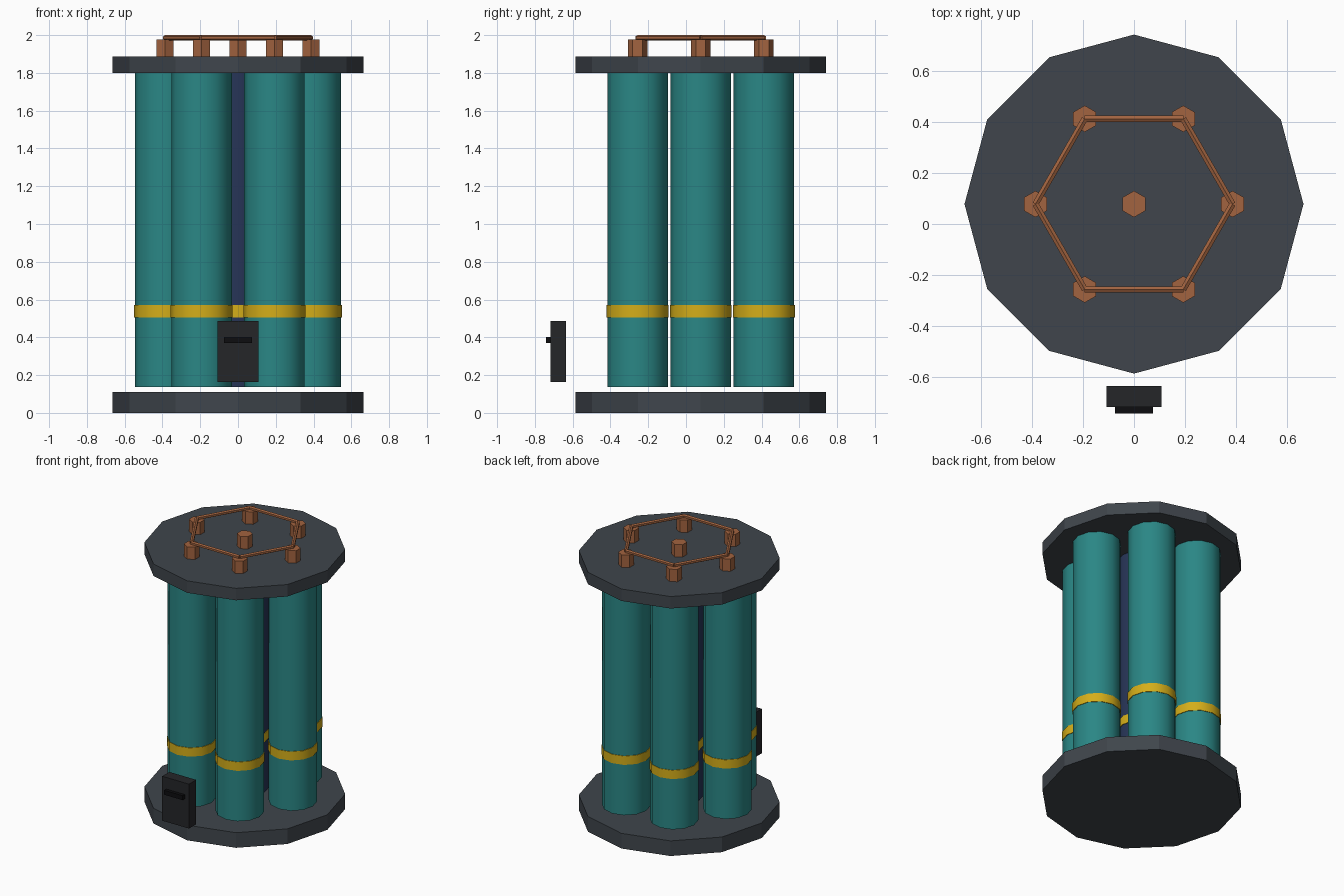
import bpy
from math import cos, sin, pi, radians
from mathutils import Vector

if "Cube" in bpy.data.objects:
    bpy.data.objects.remove(bpy.data.objects["Cube"])

CY = 0.078          # y of the bundle axis
RING = 0.386        # radius of the ring of cells


def material(name, rgb):
    m = bpy.data.materials.new(name)
    m.diffuse_color = (*rgb, 1)
    m.use_nodes = True
    m.node_tree.nodes["Principled BSDF"].inputs["Base Color"].default_value = m.diffuse_color
    return m


slate = material("slate", (0.05, 0.06, 0.072))
teal = material("teal", (0.023, 0.24, 0.235))
navy = material("navy", (0.02, 0.035, 0.095))
gold = material("gold", (0.66, 0.42, 0.01))
copper = material("copper", (0.36, 0.125, 0.05))
black = material("black", (0.018, 0.019, 0.022))
jet = material("jet", (0.004, 0.004, 0.005))


def finish(name, mat, smooth=False):
    ob = bpy.context.object
    ob.name = name
    ob.data.materials.append(mat)
    if smooth:
        bpy.ops.object.shade_smooth_by_angle(angle=radians(40))
    return ob


def column(name, x, y, z0, z1, r, sides, mat, smooth=False):
    bpy.ops.mesh.primitive_cylinder_add(vertices=sides, radius=r, depth=z1 - z0,
                                        location=(x, y, (z0 + z1) / 2))
    return finish(name, mat, smooth)


def rod(name, a, b, r, sides, mat):
    d = b - a
    bpy.ops.mesh.primitive_cylinder_add(vertices=sides, radius=r, depth=d.length,
                                        location=(a + b) / 2,
                                        rotation=d.to_track_quat('Z', 'Y').to_euler())
    return finish(name, mat)


def box(name, lo, hi, mat):
    lo, hi = Vector(lo), Vector(hi)
    bpy.ops.mesh.primitive_cube_add(size=1, location=(lo + hi) / 2)
    bpy.context.object.scale = hi - lo
    bpy.ops.object.transform_apply(location=False, rotation=False, scale=True)
    return finish(name, mat)


# End plates
column("bottom_plate", 0, CY, 0, 0.11, 0.664, 12, slate)
column("top_plate", 0, CY, 1.80, 1.887, 0.664, 12, slate)

# Cells with band and terminal: one in the centre, six around it
ring = [(RING * cos(i * pi / 3), CY + RING * sin(i * pi / 3)) for i in range(6)]
for i, (x, y) in enumerate([(0, CY)] + ring):
    column(f"cell_{i}", x, y, 0.138, 1.803, 0.16, 12, teal if i else navy, True)
    column(f"cell_band_{i}", x, y, 0.506, 0.57, 0.164, 12, gold, True)
    column(f"terminal_{i}", x, y, 1.885, 1.977, 0.052, 6, copper)

# Bus bars joining the outer terminals
for i in range(6):
    a = Vector((*ring[i], 1.986))
    b = Vector((*ring[(i + 1) % 6], 1.986))
    rod(f"bus_bar_{i}", a, b, 0.014, 6, copper)

# Control box with slot on the front
box("control_box", (-0.108, -0.717, 0.164), (0.108, -0.635, 0.487), black)
box("control_slot", (-0.074, -0.742, 0.371), (0.074, -0.70, 0.403), jet)
